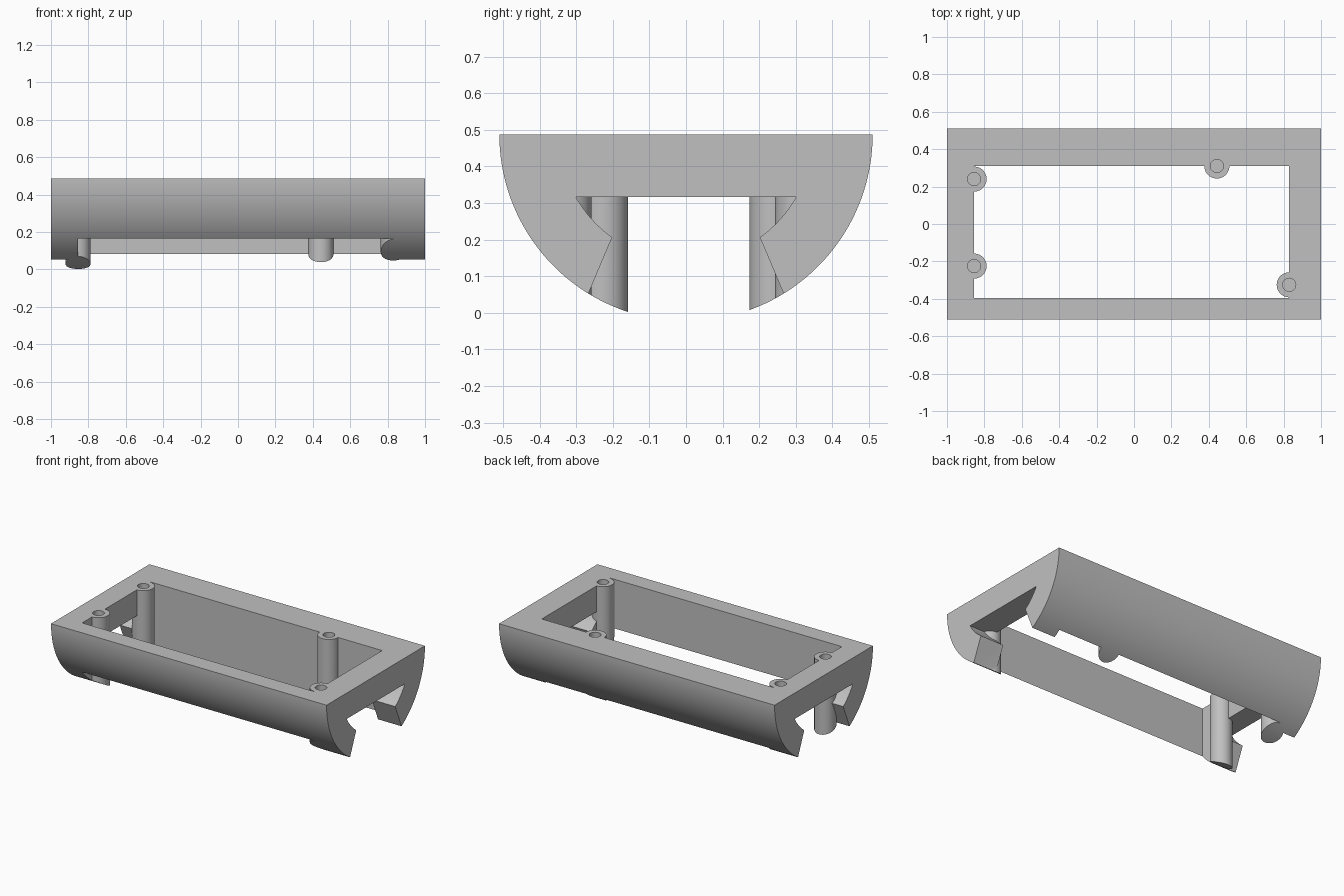
import bpy
import bmesh
from math import sin, cos, pi

default = bpy.data.objects.get("Cube")
if default:
    bpy.data.objects.remove(default, do_unlink=True)

RADIUS, TOP = 0.51, 0.487

grey = bpy.data.materials.new("plain grey")
grey.use_nodes = True
COLOUR = (0.53, 0.53, 0.53, 1)
grey.diffuse_color = COLOUR
grey.node_tree.nodes["Principled BSDF"].inputs["Base Color"].default_value = COLOUR


def extrude(name, points, vector):
    """Closed solid made by sweeping a flat outline along a vector."""
    bm = bmesh.new()
    face = bm.faces.new([bm.verts.new(p) for p in points])
    swept = bmesh.ops.extrude_face_region(bm, geom=[face])["geom"]
    bmesh.ops.translate(bm, vec=vector,
                        verts=[g for g in swept if isinstance(g, bmesh.types.BMVert)])
    bmesh.ops.recalc_face_normals(bm, faces=bm.faces)
    mesh = bpy.data.meshes.new(name)
    bm.to_mesh(mesh)
    bm.free()
    obj = bpy.data.objects.new(name, mesh)
    bpy.context.collection.objects.link(obj)
    mesh.materials.append(grey)
    return obj


def along_x(name, outline, half):
    return extrude(name, [(-half, y, z) for y, z in outline], (2 * half, 0, 0))


def box(name, x0, x1, y0, y1, z0, z1):
    return extrude(name, [(x0, y0, z0), (x1, y0, z0), (x1, y1, z0), (x0, y1, z0)],
                   (0, 0, z1 - z0))


def rod(name, x, y, radius, z0, z1, sides=48):
    ring = [(x + radius * cos(2 * pi * i / sides), y + radius * sin(2 * pi * i / sides), z0)
            for i in range(sides)]
    return extrude(name, ring, (0, 0, z1 - z0))


def combine(target, tool, operation):
    """Apply a boolean and discard the tool."""
    tool.hide_render = True
    mod = target.modifiers.new(operation, "BOOLEAN")
    mod.operation, mod.solver, mod.object = operation, "EXACT", tool
    bpy.context.view_layer.objects.active = target
    bpy.ops.object.modifier_apply(modifier=mod.name)
    bpy.data.objects.remove(tool, do_unlink=True)


# Oversized block with the rectangular opening
housing = box("half_round_housing", -1.2, 1.2, -0.7, 0.7, -0.1, 0.6)
combine(housing, box("opening", -0.855, 0.83, -0.395, 0.31, -0.3, 0.8), "DIFFERENCE")

# Notch through both end walls: flat top, arc sides, flared foot
INNER = 0.346
half_notch = [(INNER * sin(a), TOP - INNER * cos(a))
              for a in [1.057 - 0.434 * i / 12 for i in range(13)]]
half_notch.append((0.373, -0.2))
notch = half_notch + [(-y, z) for y, z in reversed(half_notch)]
combine(housing, along_x("notch", notch, 1.4), "DIFFERENCE")

# Screw posts on the inner walls
POSTS = [(-0.855, 0.24), (-0.855, -0.225), (0.83, -0.325), (0.443, 0.31)]
for x, y in POSTS:
    combine(housing, rod("post", x, y, 0.067, -0.2, 0.7), "UNION")

# Trim everything to the half cylinder
STEPS = 80
arc = [(-RADIUS * cos(pi * i / STEPS), TOP - RADIUS * sin(pi * i / STEPS))
       for i in range(STEPS + 1)]
combine(housing, along_x("half_cylinder", arc, 1.0), "INTERSECT")

# Blind screw holes
for x, y in POSTS:
    combine(housing, rod("screw_hole", x, y, 0.035, 0.22, 0.7, 32), "DIFFERENCE")

# Smooth curved walls, crisp edges
bpy.ops.object.select_all(action="DESELECT")
housing.select_set(True)
bpy.context.view_layer.objects.active = housing
bpy.ops.object.shade_smooth_by_angle(angle=pi / 7)
